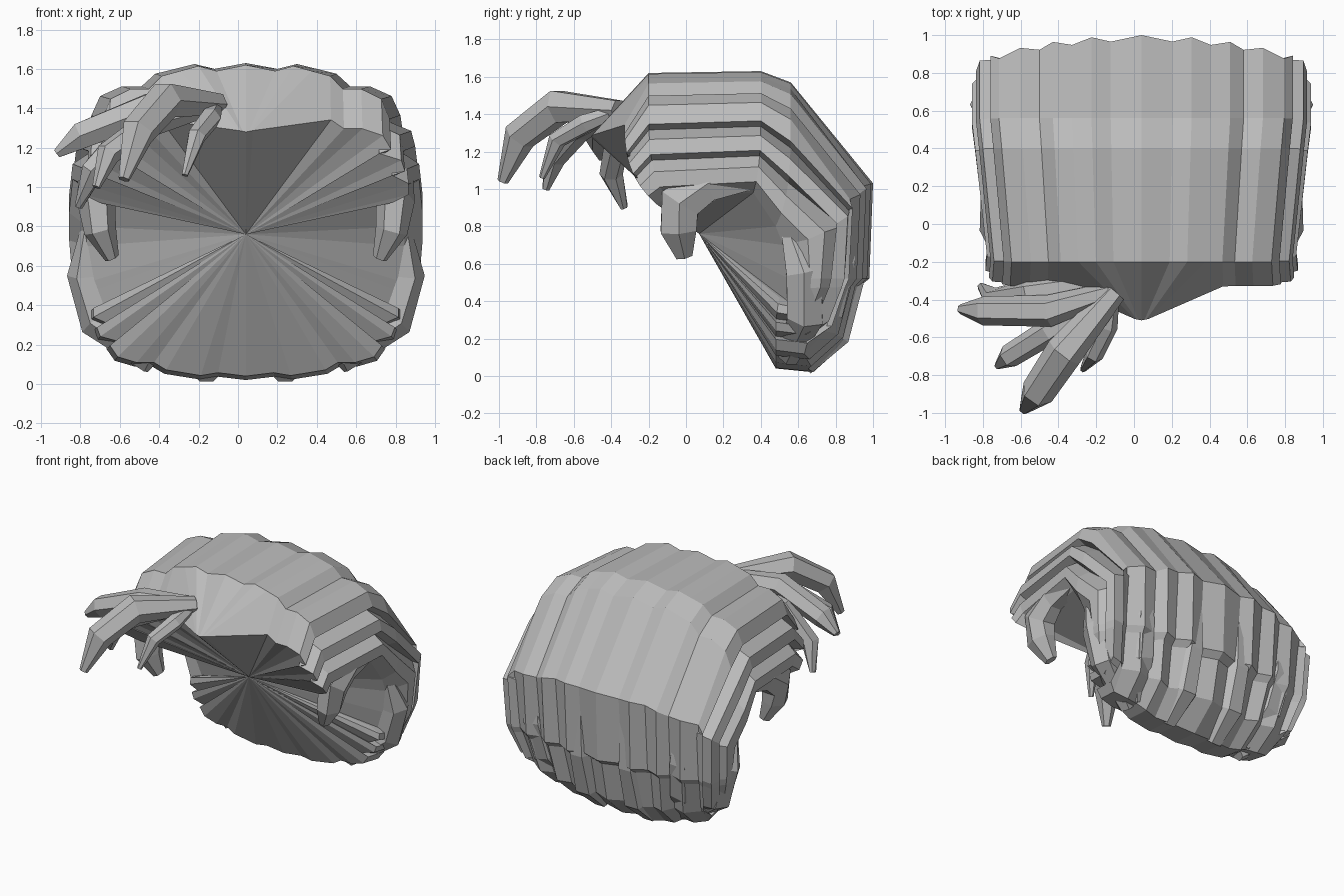
import bpy, bmesh, math
from mathutils import Vector

cube = bpy.data.objects.get("Cube")
if cube:
    bpy.data.objects.remove(cube)

CX = 0.04  # symmetry plane of the hair

hair = bpy.data.materials.new("hair grey")
hair.use_nodes = True
hair.diffuse_color = (0.5, 0.5, 0.5, 1)
hair.node_tree.nodes["Principled BSDF"].inputs["Base Color"].default_value = (0.5, 0.5, 0.5, 1)


def lerp(a, b, t):
    return a + (b - a) * t


def finish(name, bm):
    bmesh.ops.recalc_face_normals(bm, faces=bm.faces)
    mesh = bpy.data.meshes.new(name)
    bm.to_mesh(mesh)
    bm.free()
    mesh.materials.append(hair)
    obj = bpy.data.objects.new(name, mesh)
    bpy.context.collection.objects.link(obj)
    return obj


def lock(name, path, radii, flat=1.0, hanging=False, sides=6):
    """Tapered lock of hair along a path, closed at both ends."""
    bm = bmesh.new()
    pts = [Vector(p) for p in path]
    rings = []
    for i, p in enumerate(pts):
        d = (pts[min(i + 1, len(pts) - 1)] - pts[max(i - 1, 0)]).normalized()
        if hanging:
            across = (Vector((1, 0, 0)) - d * d.x).normalized()
        else:
            across = d.cross(Vector((0, 0, 1))).normalized()
        up = across.cross(d)
        ring = []
        for k in range(sides):
            a = math.tau * k / sides
            ring.append(bm.verts.new(p + radii[i] * (across * math.cos(a) * flat + up * math.sin(a))))
        rings.append(ring)
    for r, s in zip(rings, rings[1:]):
        for k in range(sides):
            n = (k + 1) % sides
            bm.faces.new((r[k], r[n], s[n], s[k]))
    bm.faces.new(rings[0])
    bm.faces.new(rings[-1])
    return finish(name, bm)


# Ridged half section (distance from centre, height) at the crown
section = [(0, 1.63), (.16, 1.6), (.26, 1.625), (.36, 1.6), (.46, 1.575), (.53, 1.51),
           (.63, 1.51), (.74, 1.46), (.785, 1.36), (.72, 1.33), (.84, 1.28), (.86, 1.2),
           (.79, 1.17), (.88, 1.11), (.88, 1.03), (.79, .97)]
top_z, low_z = section[0][1], section[-1][1]

# Rows from crown to nape: centre (y, z), side (y, z), width, groove depth, rounding of the back
rows = [((-.2, 1.62), (-.1, .95), .93, 0, 0),
        ((.4, 1.63), (.36, .98), 1.0, 0, 0),
        ((.56, 1.57), (.48, .8), 1.02, 0, 0),
        ((1.0, 1.03), (.52, .7), 1.02, .03, .17),
        ((.98, .52), (.55, .52), 1.0, .05, .17),
        ((.93, .48), (.56, .47), .99, .05, .12),
        ((.87, .19), (.56, .38), .93, .05, .14),
        ((.68, .02), (.55, .4), .9, .02, .05),
        ((.48, .04), (.5, .42), .88, 0, 0)]


def hairline(u, t):
    if u < .4:  # the middle strands gather into a peak
        return u * .1, lerp(-.51, -.49, u), lerp(1.28, 1.3, u)
    return u * .94, -.33 + .17 * t ** 3, lerp(1.38, .92, t)


def row_point(row, i, u, t):
    top, low, width, groove, rounding = row
    fade = t ** 5
    y = lerp(top[0] - rounding * u * u - groove * (i % 2), low[0], fade)
    return u * width, y, lerp(top[1], low[1], t)


# Main cap with a fan shaped underside
bm = bmesh.new()
half = [(i, u, (top_z - z) / (top_z - low_z)) for i, (u, z) in enumerate(section)]
columns = [(-1, *c) for c in reversed(half[1:])] + [(1, *c) for c in half]
grid = []
for row in [None] + rows:
    line = []
    for side, i, u, t in columns:
        x, y, z = row_point(row, i, u, t) if row else hairline(u, t)
        line.append(bm.verts.new((CX + side * x, y, z)))
    grid.append(line)
for a, b in zip(grid, grid[1:]):
    for k in range(len(a) - 1):
        bm.faces.new((a[k], a[k + 1], b[k + 1], b[k]))
rim = grid[0] + [r[-1] for r in grid[1:-1]] + grid[-1][::-1] + [r[0] for r in grid[-2:0:-1]]
apex = bm.verts.new((CX, .07, .76))
for a, b in zip(rim, rim[1:] + rim[:1]):
    bm.faces.new((a, b, apex))
finish("hair_cap", bm)

# Paired locks at the sides and the nape
paired = [
    ("sideburn", [(.78, .4, 1.08), (.77, .12, 1.03), (.76, -.03, .93), (.74, -.04, .78), (.68, -.01, .64)],
     [.08, .11, .13, .11, .05], .75),
    ("side_lock", [(.8, .54, .8), (.81, .63, .56), (.75, .64, .32), (.48, .55, .1)],
     [.04, .11, .11, .06], .9),
    ("nape_lock", [(.2, .9, .95), (.2, .88, .5), (.2, .8, .22), (.2, .63, .05)],
     [.06, .08, .09, .06], 1.2),
    ("back_lock", [(.6, .84, .9), (.6, .82, .62), (.56, .76, .36), (.46, .63, .12)],
     [.05, .1, .1, .05], 1.2),
]
for side, label in ((1, "left"), (-1, "right")):
    for part, path, radii, flat in paired:
        lock(label + "_" + part, [(CX + side * u, y, z) for u, y, z in path], radii, flat, True)

# Loose fringe locks fanning out over the right side of the forehead
fringe = [
    ("front", [(-.1, -.36, 1.42), (-.37, -.68, 1.44), (-.51, -.89, 1.28), (-.58, -.98, 1.04)], .1),
    ("outer", [(-.13, -.36, 1.42), (-.45, -.46, 1.4), (-.8, -.46, 1.26), (-.92, -.45, 1.17)], .085),
    ("middle", [(-.15, -.38, 1.4), (-.45, -.57, 1.32), (-.66, -.7, 1.17), (-.72, -.75, 1.0)], .07),
    ("inner", [(-.11, -.36, 1.42), (-.14, -.54, 1.35), (-.21, -.69, 1.26), (-.27, -.77, 1.06)], .055),
    ("lower", [(-.2, -.3, 1.38), (-.55, -.36, 1.3), (-.74, -.4, 1.08), (-.81, -.33, .9)], .07),
]
for label, path, r in fringe:
    lock(label + "_fringe_lock", path, [r * .6, r, r * .9, r * .3])
